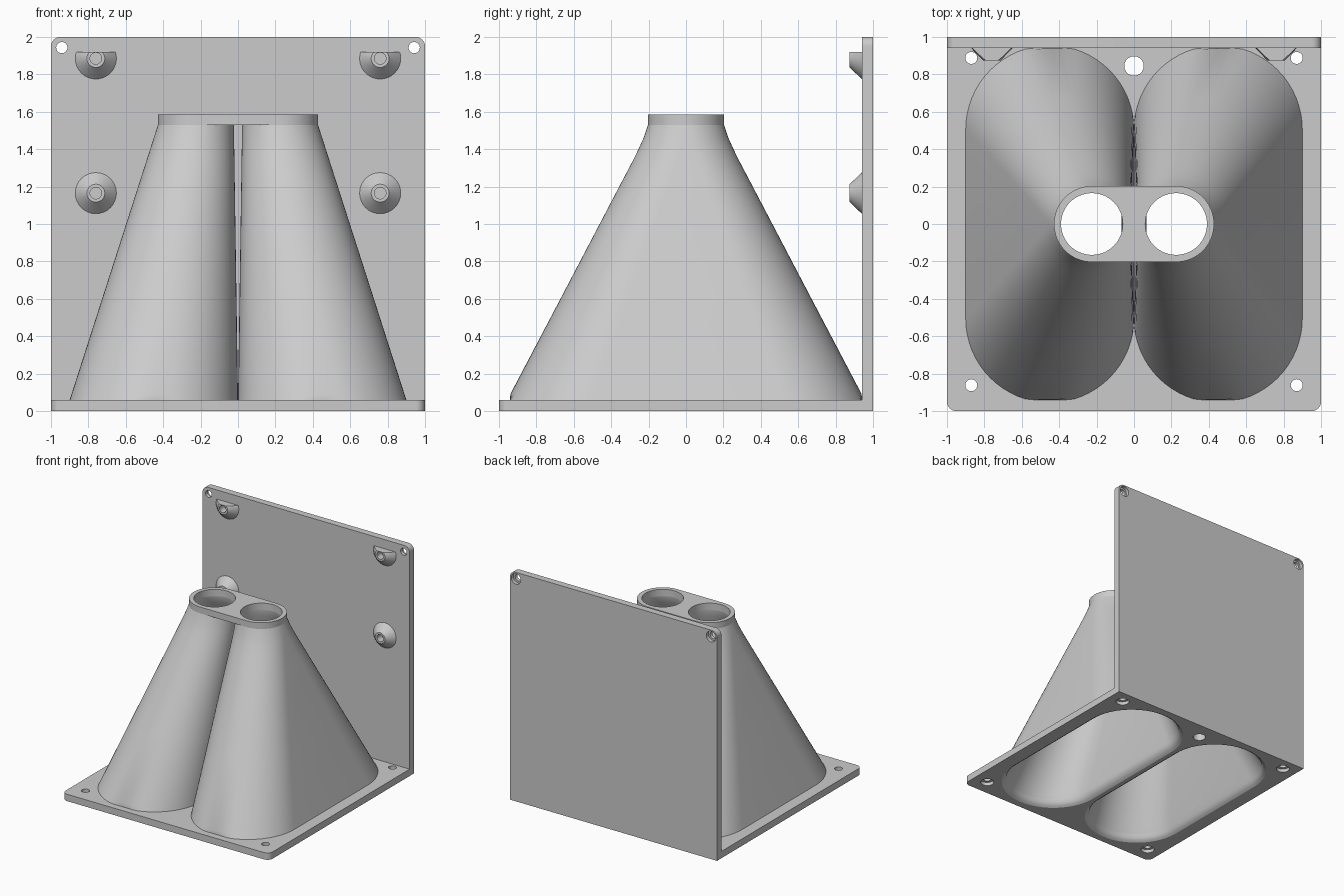
import bpy, bmesh
from math import sin, cos, pi, radians

if "Cube" in bpy.data.objects:
    bpy.data.objects.remove(bpy.data.objects["Cube"])


def slot(cx, cy, r, half, z, n=64, clip=9.0):
    """Horizontal ring: circle stretched along y by +-half, clamped at +-clip."""
    pts = []
    for k, s in ((0, 1), (1, -1)):
        for i in range(n // 2 + 1):
            a = pi * (k + 2 * i / n)
            y = cy + s * half + r * sin(a)
            pts.append((cx + r * cos(a), max(-clip, min(clip, y)), z))
    return pts


def outline(corners, z, n=8):
    """Horizontal ring from (x, y, radius, start angle) rounded corners."""
    pts = []
    for x, y, r, a0 in corners:
        if r == 0:
            pts.append((x, y, z))
            continue
        for i in range(n + 1):
            a = radians(a0 + 90 * i / n)
            pts.append((x + r * cos(a), y + r * sin(a), z))
    return pts


def upright(ring):
    """Turn a ring in (x, y, depth) into one facing the front (x, depth, z)."""
    return [(x, d, y) for x, y, d in ring]


def loft(name, rings, closed=False):
    bm = bmesh.new()
    vs = [[bm.verts.new(p) for p in ring] for ring in rings]
    pairs = list(zip(vs, vs[1:])) + ([(vs[-1], vs[0])] if closed else [])
    for a, b in pairs:
        for i in range(len(a)):
            j = (i + 1) % len(a)
            bm.faces.new((a[i], a[j], b[j], b[i]))
    if not closed:
        bm.faces.new(vs[0])
        bm.faces.new(vs[-1])
    bmesh.ops.remove_doubles(bm, verts=bm.verts, dist=1e-5)
    bmesh.ops.recalc_face_normals(bm, faces=bm.faces)
    me = bpy.data.meshes.new(name)
    bm.to_mesh(me)
    bm.free()
    ob = bpy.data.objects.new(name, me)
    bpy.context.collection.objects.link(ob)
    return ob


def cut(ob, cutters):
    bpy.context.view_layer.objects.active = ob
    for c in cutters:
        m = ob.modifiers.new("cut", 'BOOLEAN')
        m.operation, m.solver, m.object = 'DIFFERENCE', 'EXACT', c
        bpy.ops.object.modifier_apply(modifier=m.name)


def circle(x, y, r, z):
    return slot(x, y, r, 0, z, 32)


# Funnel section at height z: centre x, and straight half length
Z0, Z1, TOP = 0.06, 1.53, 1.585
HALF = [(0.06, 0.505), (0.60, 0.312), (1.21, 0.095), (1.33, 0.052),
        (1.40, 0.029), (1.46, 0.012), (1.53, 0.0)]


def mix(a, b, z):
    return a + (b - a) * (z - Z0) / (Z1 - Z0)


parts, ducts = [], []
for side, s in (("left", -1), ("right", 1)):
    # Outer funnel wall
    heights = [HALF[0], (0.09, 0.4945)] + HALF[1:]
    rings = [slot(s * mix(0.45, 0.225, z), 0, mix(0.45, 0.203, z), h, z, clip=0.94)
             for z, h in heights]
    funnel = loft("funnel_" + side, rings)
    # Hollow duct with a rounded inlet lip, used as cutter
    rings = [slot(s * 0.45, 0, r, 0.505, z) for z, r in
             ((-0.03, 0.43), (0.0, 0.43), (0.012, 0.411), (0.03, 0.396), (0.055, 0.387))]
    rings += [slot(s * mix(0.45, 0.225, z), 0, mix(0.382, 0.165, z), h, z)
              for z, h in [(0.09, 0.4945)] + HALF[1:-1]]
    rings += [slot(s * 0.225, 0, 0.165, 0, z) for z in (1.52, 1.65)]
    duct = loft("duct_cutter_" + side, rings)
    cut(funnel, [duct])
    ducts.append(duct)
    parts.append(funnel)

# Outlet collar joining both funnels
ring = [(y, x, z) for x, y, z in slot(0, 0, 0.203, 0.225, Z1)]
collar = loft("outlet_collar", [ring, [(x, y, TOP) for x, y, z in ring]])
cut(collar, ducts)

# Base plate with inlets, counterbored corner holes and a cable hole
R = 0.05
corners = [(1, 0.94, 0, 0), (-1, 0.94, 0, 0), (-1 + R, -1 + R, R, 180), (1 - R, -1 + R, R, 270)]
base = loft("base_plate", [outline(corners, z) for z in (0, 0.06)])
cutters = [loft("hole_cutter", [circle(x, y, r, z) for r, z in
                                ((0.055, -0.02), (0.055, 0.03), (0.032, 0.03), (0.032, 0.1))])
           for x in (-0.87, 0.87) for y in (-0.862, 0.888)]
cutters.append(loft("cable_hole_cutter", [circle(0, 0.845, 0.052, z) for z in (-0.02, 0.1)]))
cut(base, ducts + cutters)

# Back plate with two counterbored holes at the top
corners = [(1 - R, 2 - R, R, 0), (-1 + R, 2 - R, R, 90), (-1, 0, 0, 0), (1, 0, 0, 0)]
back = loft("back_plate", [upright(outline(corners, d)) for d in (0.94, 1.0)])
back_cut = [loft("hole_cutter", [upright(circle(x, 1.943, r, d)) for r, d in
                                 ((0.03, 0.9), (0.03, 0.97), (0.046, 0.97), (0.046, 1.05))])
            for x in (-0.942, 0.942)]
cut(back, back_cut)
parts += [collar, base, back]

# Conical screw bosses on the back plate; the upper pair is trimmed flat
for level, z in (("lower", 1.165), ("upper", 1.885)):
    for side, x in (("left", -0.76), ("right", 0.76)):
        profile = [(0.11, 0.94), (0.048, 0.875), (0.031, 0.875), (0.031, 0.94)]
        boss = loft(f"boss_{level}_{side}",
                    [upright(circle(x, z, r, d)) for r, d in profile], closed=True)
        if level == "upper":
            bm = bmesh.new()
            bm.from_mesh(boss.data)
            bmesh.ops.bisect_plane(bm, geom=bm.verts[:] + bm.edges[:] + bm.faces[:],
                                   plane_co=(0, 0, 1.92), plane_no=(0, 0, 1), clear_outer=True)
            bmesh.ops.holes_fill(bm, edges=[e for e in bm.edges if e.is_boundary], sides=0)
            bm.to_mesh(boss.data)
            bm.free()
        parts.append(boss)

# Remove cutters and smooth the curved surfaces
for c in ducts + cutters + back_cut:
    bpy.data.objects.remove(c)
for ob in parts:
    bpy.ops.object.select_all(action='DESELECT')
    ob.select_set(True)
    bpy.context.view_layer.objects.active = ob
    bpy.ops.object.shade_smooth_by_angle(angle=radians(30))
